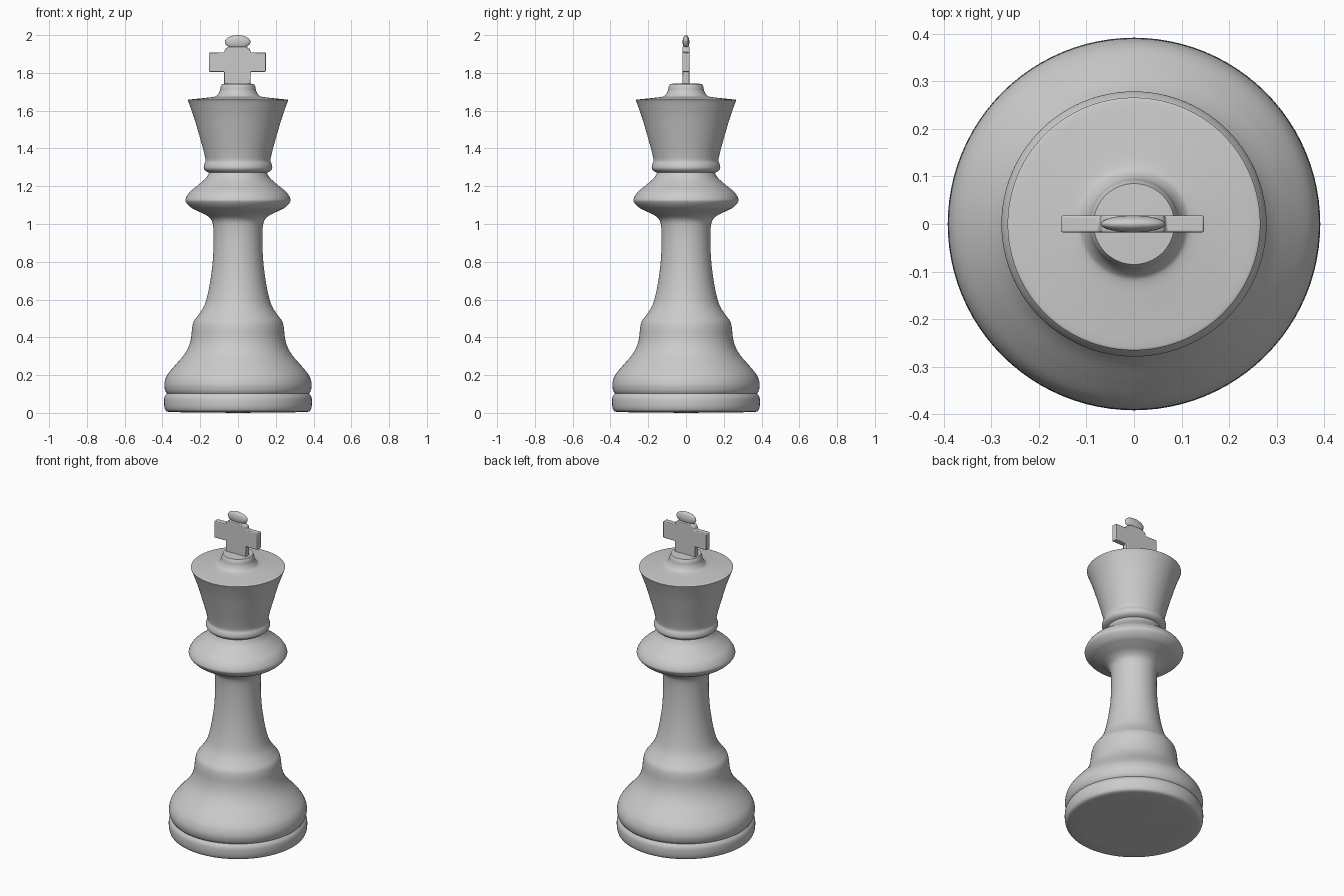
import bpy, bmesh, math
from mathutils import Vector

if "Cube" in bpy.data.objects:
    bpy.data.objects.remove(bpy.data.objects["Cube"])

SEGMENTS = 96


def smooth_path(pts, n=4):
    """Catmull-Rom curve through the profile points."""
    p = [Vector(q) for q in [pts[0]] + pts + [pts[-1]]]
    out = []
    for a, b, c, d in zip(p, p[1:], p[2:], p[3:]):
        for i in range(n):
            t = i / n
            out.append(0.5 * (2 * b + (c - a) * t + (2 * a - 5 * b + 4 * c - d) * t * t
                              + (3 * b - a - 3 * c + d) * t ** 3))
    return out + [p[-1]]


def finish(name, bm, angle=40):
    bmesh.ops.remove_doubles(bm, verts=bm.verts, dist=1e-5)
    bmesh.ops.recalc_face_normals(bm, faces=bm.faces)
    mesh = bpy.data.meshes.new(name)
    bm.to_mesh(mesh)
    bm.free()
    ob = bpy.data.objects.new(name, mesh)
    bpy.context.collection.objects.link(ob)
    bpy.ops.object.select_all(action='DESELECT')
    ob.select_set(True)
    bpy.context.view_layer.objects.active = ob
    bpy.ops.object.shade_smooth_by_angle(angle=math.radians(angle))
    return ob


def lathe(name, runs):
    """Turn smooth profile runs (r, z), with creases where runs meet."""
    bm = bmesh.new()
    path = [p for run in runs for p in smooth_path(run)]
    verts = [bm.verts.new((max(p.x, 0), 0, p.y)) for p in path]
    edges = [bm.edges.new(e) for e in zip(verts, verts[1:])]
    bmesh.ops.spin(bm, geom=verts + edges, axis=(0, 0, 1), cent=(0, 0, 0),
                   angle=2 * math.pi, steps=SEGMENTS)
    return finish(name, bm)


# turned body: base, stem, collar, crown and cap in one profile
lathe("turned_body", [
    [(0, 0), (0.36, 0.004)],
    [(0.36, 0.004), (0.382, 0.012), (0.391, 0.04), (0.390, 0.08), (0.376, 0.102)],
    [(0.376, 0.102), (0.386, 0.12), (0.390, 0.155), (0.375, 0.2), (0.335, 0.25),
     (0.29, 0.302), (0.262, 0.35), (0.248, 0.40), (0.243, 0.45), (0.234, 0.485),
     (0.212, 0.515), (0.18, 0.565), (0.16, 0.63), (0.145, 0.71), (0.134, 0.80),
     (0.129, 0.90), (0.131, 0.98), (0.14, 1.02), (0.165, 1.045), (0.195, 1.06)],
    [(0.195, 1.06), (0.22, 1.072), (0.25, 1.088), (0.275, 1.115), (0.277, 1.135), (0.255, 1.17),
     (0.21, 1.207), (0.17, 1.243), (0.153, 1.272)],
    [(0.153, 1.272), (0.17, 1.28), (0.181, 1.295), (0.179, 1.315), (0.172, 1.335),
     (0.178, 1.37), (0.191, 1.42), (0.211, 1.49), (0.235, 1.57), (0.262, 1.645)],
    [(0.262, 1.645), (0.266, 1.656), (0.258, 1.659)],
    [(0.258, 1.659), (0.18, 1.667), (0.125, 1.674), (0.108, 1.684), (0.096, 1.705),
     (0.092, 1.725), (0.085, 1.742)],
    [(0.085, 1.742), (0, 1.745)],
])

# flat cross on the cap
half = [(0.07, 1.735), (0.07, 1.806), (0.15, 1.806), (0.15, 1.908),
        (0.07, 1.908), (0.066, 1.926), (0.045, 1.94)]
outline = half + [(-x, z) for x, z in reversed(half)]
bm = bmesh.new()
face = bm.faces.new([bm.verts.new((x - 0.003, -0.018, z)) for x, z in outline])
ext = bmesh.ops.extrude_face_region(bm, geom=[face])
bmesh.ops.translate(bm, vec=(0, 0.036, 0),
                    verts=[v for v in ext["geom"] if isinstance(v, bmesh.types.BMVert)])
cross = finish("cross", bm)
bevel = cross.modifiers.new("soft_edges", 'BEVEL')
bevel.width = 0.004
bevel.segments = 2

# flattened bead on top of the cross
bm = bmesh.new()
bmesh.ops.create_uvsphere(bm, u_segments=32, v_segments=16, radius=1)
bmesh.ops.scale(bm, vec=(0.068, 0.018, 0.036), verts=bm.verts)
bmesh.ops.translate(bm, vec=(-0.002, 0, 1.964), verts=bm.verts)
finish("top_bead", bm)
